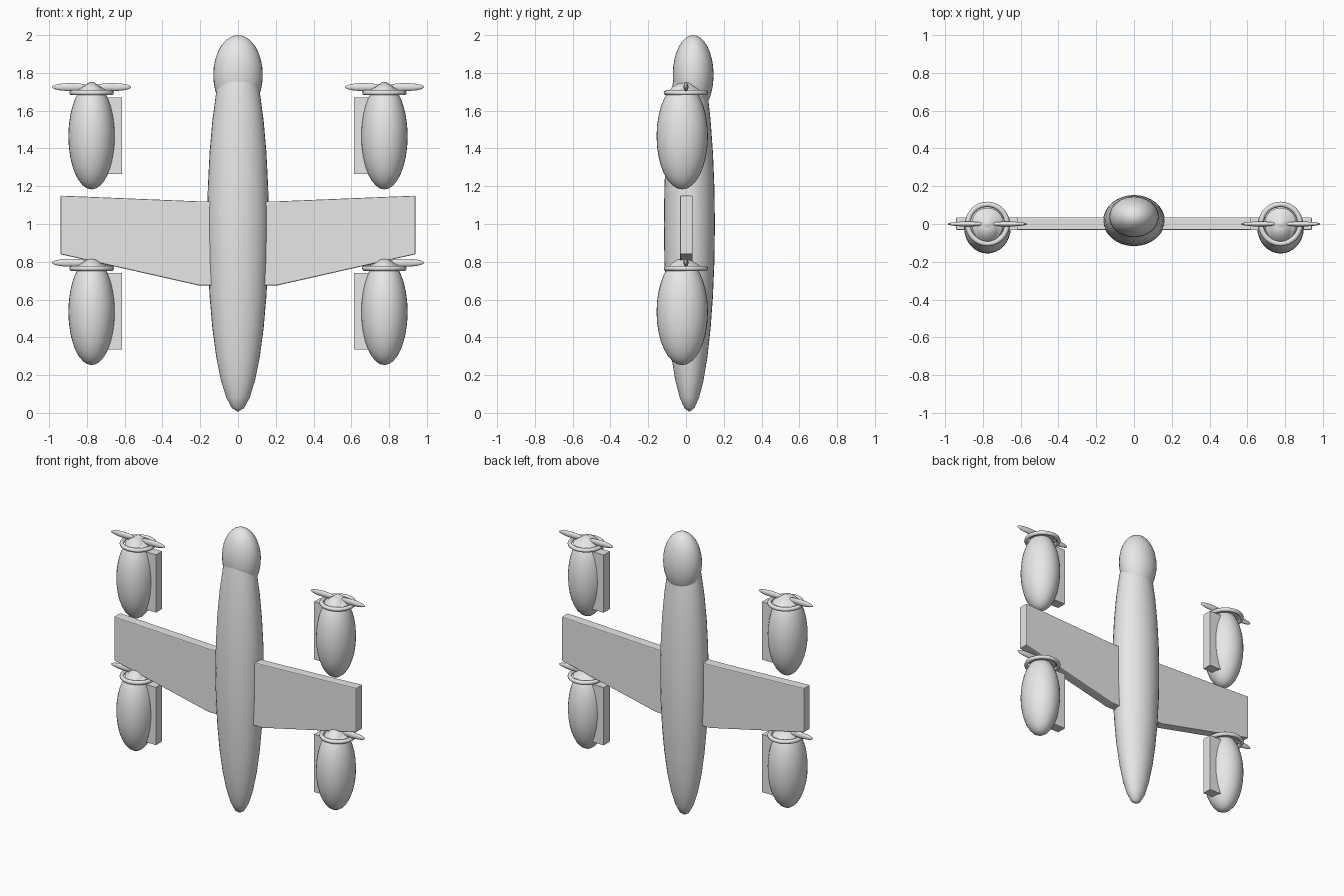
import bpy
import bmesh
import math

if "Cube" in bpy.data.objects:
    bpy.data.objects.remove(bpy.data.objects["Cube"], do_unlink=True)

grey = bpy.data.materials.new("light_grey")
grey.use_nodes = True
grey.diffuse_color = (0.8, 0.8, 0.8, 1)
grey.node_tree.nodes["Principled BSDF"].inputs["Base Color"].default_value = grey.diffuse_color


def finish(name, smooth=True):
    ob = bpy.context.object
    ob.name = name
    bpy.ops.object.transform_apply(location=False, rotation=True, scale=True)
    ob.data.materials.append(grey)
    if smooth:
        bpy.ops.object.shade_smooth_by_angle(angle=math.radians(40))
    return ob


def ellipsoid(name, centre, radii, segments=32, rings=16):
    bpy.ops.mesh.primitive_uv_sphere_add(segments=segments, ring_count=rings, location=centre)
    bpy.context.object.scale = radii
    return finish(name)


def slab(name, outline, y0, y1, bevel):
    """Extrude an (x, z) outline from y0 to y1."""
    bm = bmesh.new()
    face = bm.faces.new([bm.verts.new((x, y0, z)) for x, z in outline])
    extruded = bmesh.ops.extrude_face_region(bm, geom=[face])["geom"]
    moved = [v for v in extruded if isinstance(v, bmesh.types.BMVert)]
    bmesh.ops.translate(bm, verts=moved, vec=(0, y1 - y0, 0))
    bmesh.ops.recalc_face_normals(bm, faces=bm.faces)
    mesh = bpy.data.meshes.new(name)
    bm.to_mesh(mesh)
    bm.free()
    ob = bpy.data.objects.new(name, mesh)
    bpy.context.collection.objects.link(ob)
    mesh.materials.append(grey)
    if bevel:
        mod = ob.modifiers.new("soft_edges", "BEVEL")
        mod.width = bevel
        mod.segments = 2
    return ob


# Body with a rounded nose
ellipsoid("fuselage", (0, 0.018, 0.998), (0.163, 0.135, 0.992))
ellipsoid("nose", (0, 0.038, 1.79), (0.131, 0.108, 0.21))

WING = [(0, 1.12), (0.21, 1.12), (0.94, 1.15), (0.94, 0.84), (0.21, 0.675), (0, 0.675)]
POD_X = 0.775

for side, label in ((-1, "right"), (1, "left")):
    slab(label + "_wing", [(side * x, z) for x, z in WING], -0.032, 0.035, 0.006)

    # Two engines on each side, one above and one below the wing
    for base, level in ((1.465, "upper"), (0.535, "lower")):
        tag = label + "_" + level
        x = side * POD_X
        ellipsoid(tag + "_engine_pod", (x, -0.02, base), (0.123, 0.136, 0.282))

        # Pylon on the side nearest the body
        inner = side * 0.614
        slab(tag + "_pylon", [(inner, base - 0.2), (x, base - 0.2),
                              (x, base + 0.205), (inner, base + 0.205)], -0.032, 0.035, 0)

        # Ring and spinner
        bpy.ops.mesh.primitive_torus_add(location=(x, 0, base + 0.23), major_radius=0.104,
                                         minor_radius=0.014, major_segments=32, minor_segments=10)
        finish(tag + "_ring")
        bpy.ops.mesh.primitive_cone_add(vertices=24, radius1=0.085, radius2=0.012, depth=0.05,
                                        location=(x, 0, base + 0.261))
        finish(tag + "_spinner")

        # Two-bladed propeller
        for direction, blade in ((-1, "a"), (1, "b")):
            ellipsoid(tag + "_blade_" + blade, (x + direction * 0.11, 0, base + 0.26),
                      (0.1, 0.013, 0.021), 20, 10)
